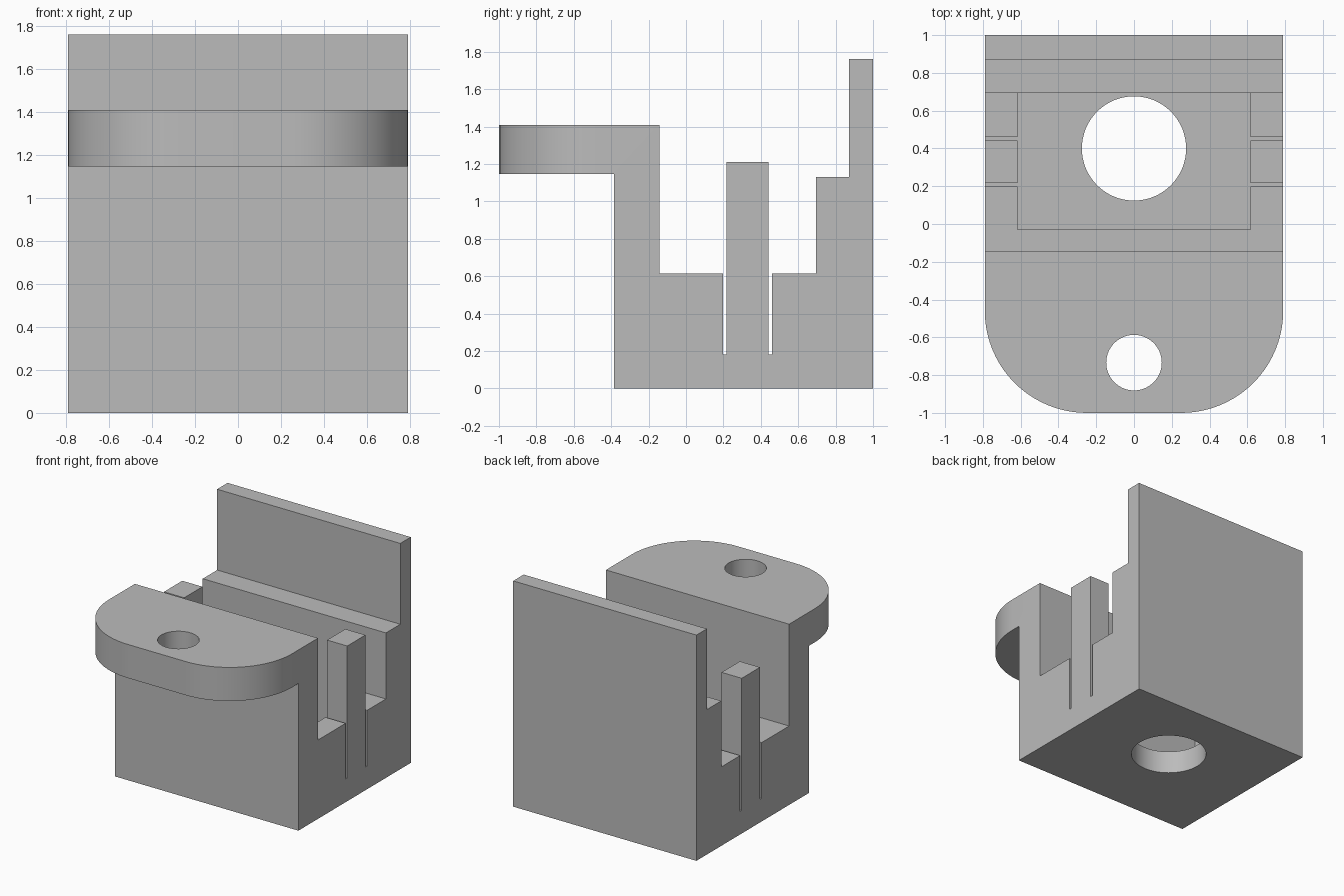
import bpy, bmesh
from mathutils import Matrix

if "Cube" in bpy.data.objects:
    bpy.data.objects.remove(bpy.data.objects["Cube"], do_unlink=True)

grey = bpy.data.materials.new("plain grey")
grey.use_nodes = True
colour = (0.5, 0.5, 0.5, 1)
grey.diffuse_color = colour
grey.node_tree.nodes["Principled BSDF"].inputs["Base Color"].default_value = colour

HALF_WIDTH = 0.79
FLOOR = 0.18       # cavity floor and slit bottom
LEDGE = 0.615      # side ledges
LIP_UNDER, LIP_TOP = 1.147, 1.409
STEP = 0.694       # back step face


def make_object(name, bm):
    bmesh.ops.recalc_face_normals(bm, faces=bm.faces)
    mesh = bpy.data.meshes.new(name)
    bm.to_mesh(mesh)
    bm.free()
    mesh.materials.append(grey)
    obj = bpy.data.objects.new(name, mesh)
    bpy.context.collection.objects.link(obj)
    return obj


def box_cutter(name, x, y0, y1, z0, z1):
    bm = bmesh.new()
    bmesh.ops.create_cube(bm, size=1, matrix=Matrix.Translation(
        (0, (y0 + y1) / 2, (z0 + z1) / 2)) @ Matrix.Diagonal((2 * x, y1 - y0, z1 - z0, 1)))
    return make_object(name, bm)


def hole_cutter(name, y, z, radius, depth):
    bm = bmesh.new()
    bmesh.ops.create_cone(bm, cap_ends=True, segments=64, radius1=radius,
                          radius2=radius, depth=depth,
                          matrix=Matrix.Translation((0, y, z)))
    return make_object(name, bm)


# Side profile: front lip, ledges, slits, side tabs, step and back plate
profile = [
    (-0.384, 0), (1, 0), (1, 1.76), (0.871, 1.76), (0.871, 1.13), (STEP, 1.13),
    (STEP, LEDGE), (0.461, LEDGE), (0.461, FLOOR), (0.442, FLOOR),
    (0.442, 1.21), (0.217, 1.21), (0.217, FLOOR), (0.198, FLOOR),
    (0.198, LEDGE), (-0.142, LEDGE), (-0.142, LIP_TOP), (-1, LIP_TOP),
    (-1, LIP_UNDER), (-0.384, LIP_UNDER),
]
bm = bmesh.new()
side = bm.faces.new([bm.verts.new((-HALF_WIDTH, y, z)) for y, z in profile])
extruded = bmesh.ops.extrude_face_region(bm, geom=[side])["geom"]
bmesh.ops.translate(bm, vec=(2 * HALF_WIDTH, 0, 0),
                    verts=[v for v in extruded if isinstance(v, bmesh.types.BMVert)])
bmesh.ops.recalc_face_normals(bm, faces=bm.faces)

# Rounded front corners of the lip
corners = [e for e in bm.edges
           if all(v.co.y < -0.99 for v in e.verts)
           and abs(e.verts[0].co.z - e.verts[1].co.z) > 0.1]
bmesh.ops.bevel(bm, geom=corners, offset=0.54, offset_type='OFFSET',
                segments=20, profile=0.5, affect='EDGES')
body = make_object("bracket_body", bm)

# Cavity, cavity floor hole and lip hole
cutters = [
    box_cutter("cavity_cutter", 0.616, -0.03, STEP, FLOOR, 1.6),
    hole_cutter("floor_hole_cutter", 0.4, 0.1, 0.276, 0.5),
    hole_cutter("lip_hole_cutter", -0.734, 1.28, 0.147, 0.6),
]
bpy.ops.object.select_all(action='DESELECT')
bpy.context.view_layer.objects.active = body
body.select_set(True)
for cutter in cutters:
    cut = body.modifiers.new(cutter.name, 'BOOLEAN')
    cut.operation = 'DIFFERENCE'
    cut.solver = 'EXACT'
    cut.object = cutter
    bpy.ops.object.modifier_apply(modifier=cut.name)
    bpy.data.objects.remove(cutter, do_unlink=True)

bpy.ops.object.shade_smooth_by_angle(angle=0.5)
